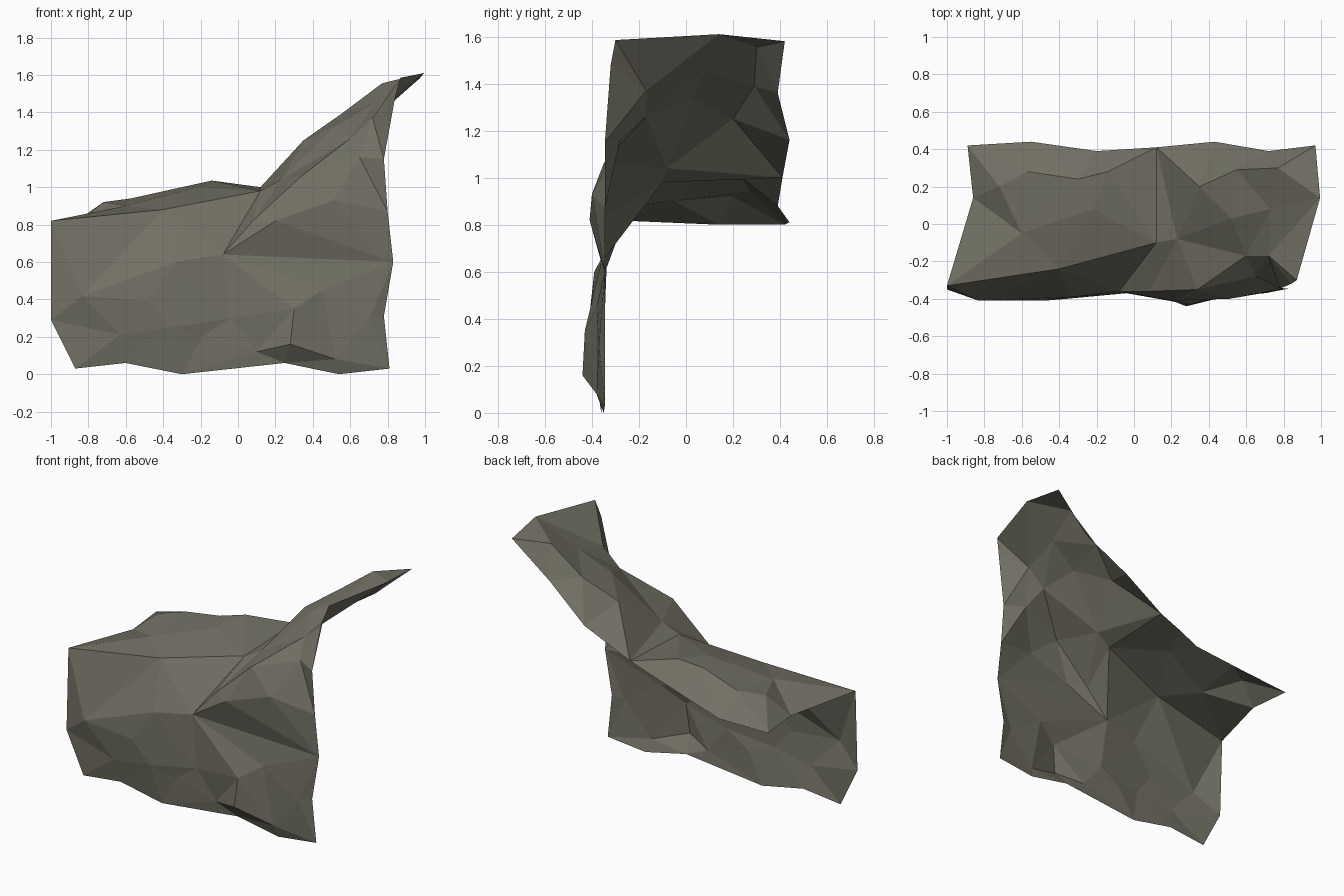
import bpy
from mathutils import Vector
from mathutils.geometry import delaunay_2d_cdt

# Remove the default cube
cube = bpy.data.objects.get("Cube")
if cube:
    bpy.data.objects.remove(cube, do_unlink=True)

# Single dull grey-brown surface colour
COLOUR = (0.17, 0.163, 0.128, 1.0)
material = bpy.data.materials.new("grey_brown_sheet")
material.use_nodes = True
material.diffuse_color = COLOUR
shader = next(n for n in material.node_tree.nodes if n.type == "BSDF_PRINCIPLED")
shader.inputs["Base Color"].default_value = COLOUR
shader.inputs["Roughness"].default_value = 0.9


def sheet(name, outline, inner, creases, axes):
    """Triangulate a crumpled sheet, given a counter-clockwise outline,
    inner bumps and crease lines, as seen along the two given axes."""
    points = outline + inner
    flat = [Vector((p[axes[0]], p[axes[1]])) for p in points]
    edges = []
    for line in creases:
        ids = [points.index(p) for p in line]
        edges += list(zip(ids, ids[1:]))
    border = [list(range(len(outline)))]
    result = delaunay_2d_cdt(flat, edges, border, 1, 0.0001)
    faces, origins = result[2], result[3]
    verts = [points[source[0]] for source in origins]
    mesh = bpy.data.meshes.new(name)
    mesh.from_pydata(verts, [], [tuple(f) for f in faces])
    mesh.materials.append(material)
    mesh.update()
    obj = bpy.data.objects.new(name, mesh)
    bpy.context.collection.objects.link(obj)
    return obj


FRONT_PLANE = (0, 2)
TOP_PLANE = (0, 1)

# Corners shared by neighbouring sheets
left_corner = (-1, -.33, .82)
left_rim = (-.4, -.24, .88)
fold_left = (.12, -.1, .98)
fold_right = (.23, -.08, 1.04)
fold_back = (.12, .41, 1)
rim_low = (.6, -.17, 1.26)
rim_high = (.72, -.17, 1.37)
right_corner = (.87, -.3, 1.585)

# Upright front panel: ridges that bulge out of it
ridge_foot = (-.08, -.36, .64)
ridge_middle = (.08, -.36, .82)
ridge_top = (.34, -.35, 1.06)
belly_left = (.2, -.41, .82)
belly_right = (.51, -.4, .93)
dent = (.65, -.28, 1.16)
side_high = (.78, -.345, 1.15)
side_mid = (.8, -.345, .87)
side_low = (.83, -.345, .6)
knob_top = (.3, -.43, .35)
knob_low = (.28, -.44, .16)
knob_left = (.1, -.37, .12)
knob_right = (.52, -.38, .08)

panel_outline = [
    left_corner, (-1, -.35, .29), (-.87, -.36, .03),
    (-.6, -.36, .06), (-.3, -.36, 0), (.25, -.36, .06),
    (.54, -.35, 0), (.81, -.345, .03), (.78, -.345, .31),
    side_low, side_mid, side_high, (.84, -.32, 1.48),
    right_corner, rim_high, rim_low, fold_right, fold_left, left_rim,
]
panel_bumps = [
    ridge_foot, ridge_middle, ridge_top, belly_left, belly_right, dent,
    knob_top, knob_low, knob_left, knob_right,
    (-.83, -.41, .42), (-.48, -.41, .39), (-.63, -.39, .21),
    (-.36, -.4, .25), (-.33, -.39, .6), (-.19, -.37, .2),
    (-.04, -.37, .3), (.45, -.38, .45), (.7, -.37, .29),
]
panel_creases = [
    [ridge_foot, ridge_middle, ridge_top, rim_low],
    [ridge_foot, belly_left, belly_right, side_mid, dent, side_high],
    [ridge_foot, side_low],
    [ridge_foot, fold_left],
    [knob_top, knob_low],
    [knob_left, knob_low, knob_right],
]
sheet("front_panel", panel_outline, panel_bumps, panel_creases, FRONT_PLANE)

# Low flap running back from the panel on one side
hump = [fold_back, (-.14, .28, 1.035), (-.3, .24, 1), (-.57, .28, .94)]
flap_back = (-.89, .42, .8)
low_outline = [
    left_corner, left_rim, fold_left, fold_back,
    (-.2, .39, .88), (-.55, .44, .81), flap_back, (-.86, .14, .8),
]
low_bumps = hump[1:] + [(-.72, .2, .92), (-.6, -.05, .9), (-.22, .08, 1)]
sheet("low_flap", low_outline, low_bumps, [hump], TOP_PLANE)

# Steep flap rising to the tall tip on the other side
shoulder = (.43, .44, 1.16)
wing = [shoulder, (.55, .29, 1.39), (.77, .3, 1.555), (.97, .42, 1.58)]
steep_outline = [
    fold_left, fold_right, rim_low, rim_high, right_corner,
    (.995, .14, 1.61), wing[-1], (.72, .39, 1.36), shoulder, fold_back,
]
steep_bumps = wing[1:-1] + [(.35, .2, 1.25), (.52, .03, 1.33), (.73, .08, 1.45)]
sheet("steep_flap", steep_outline, steep_bumps,
      [wing, [fold_back, fold_right]], TOP_PLANE)
